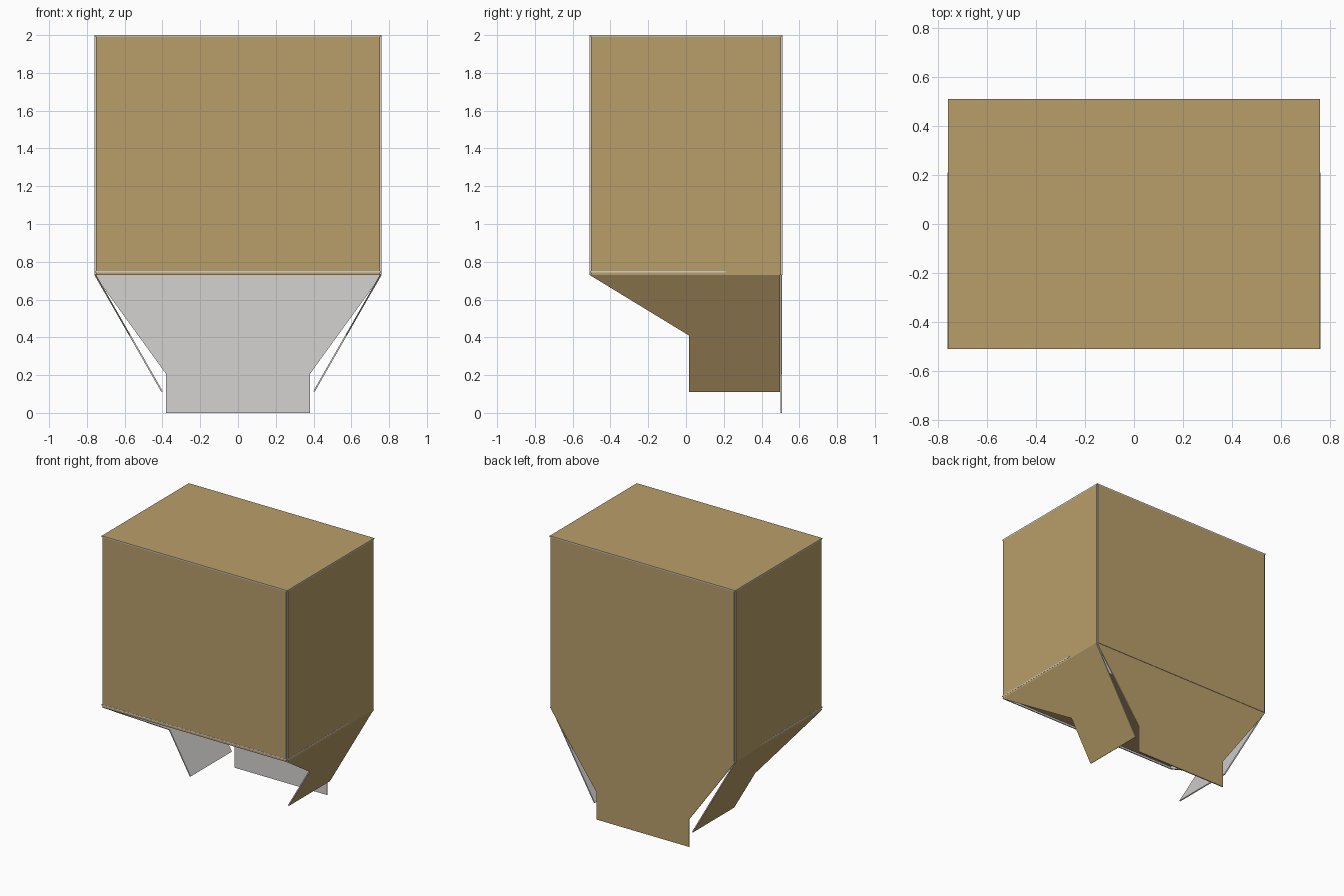
import bpy, bmesh
from mathutils import Vector

if "Cube" in bpy.data.objects:
    bpy.data.objects.remove(bpy.data.objects["Cube"])

T = 0.008                       # board thickness
X, Y, Z0, Z1 = 0.76, 0.51, 0.73, 2.0


def material(name, rgb):
    m = bpy.data.materials.new(name)
    m.diffuse_color = (*rgb, 1)
    m.use_nodes = True
    m.node_tree.nodes["Principled BSDF"].inputs["Base Color"].default_value = m.diffuse_color
    return m


TAN = material("cardboard tan", (0.485, 0.345, 0.145))
GREY = material("liner grey", (0.66, 0.65, 0.63))


def board(name, outline, inward):
    """Sheet: outline is the tan outer face, grey liner and edges lie inward."""
    inward = Vector(inward).normalized()
    bm = bmesh.new()
    outer = [bm.verts.new(p) for p in outline]
    inner = [bm.verts.new(Vector(p) + inward * T) for p in outline]
    bm.faces.new(outer)
    bm.faces.new(inner[::-1])
    n = len(outer)
    for i in range(n):
        j = (i + 1) % n
        bm.faces.new((outer[j], outer[i], inner[i], inner[j]))
    bmesh.ops.recalc_face_normals(bm, faces=bm.faces[:])
    for f in bm.faces:
        f.material_index = 0 if f.normal.dot(inward) < -0.9 else 1
    me = bpy.data.meshes.new(name)
    bm.to_mesh(me)
    bm.free()
    me.materials.append(TAN)
    me.materials.append(GREY)
    ob = bpy.data.objects.new(name, me)
    bpy.context.collection.objects.link(ob)
    return ob


# Walls: each stops one thickness short so grey edges show at the corners
a, b, top = X - T, Y - T, Z1 - T
for name, s in (("front_wall", -1), ("back_wall", 1)):
    board(name, [(-a, s * Y, Z0), (a, s * Y, Z0), (a, s * Y, top), (-a, s * Y, top)], (0, -s, 0))
for name, s in (("left_wall", -1), ("right_wall", 1)):
    board(name, [(s * X, -b, Z0), (s * X, b, Z0), (s * X, b, top), (s * X, -b, top)], (-s, 0, 0))

# Closed end
board("top_panel", [(-X, -Y, Z1), (X, -Y, Z1), (X, Y, Z1), (-X, Y, Z1)], (0, 0, -1))

# Front flap folded flat under the box, its edges just showing through the walls
e = X + 0.001
board("front_flap", [(-e, -Y - 0.001, 0.744), (e, -Y - 0.001, 0.744),
                     (e, 0.21, 0.744), (-e, 0.21, 0.744)], (0, 0, 1))

# Back flap hanging straight down
yb = 0.507
board("back_flap", [(-X, yb, Z0), (X, yb, Z0), (0.38, yb, 0.205), (0.38, yb, 0),
                    (-0.38, yb, 0), (-0.38, yb, 0.205)], (0, -1, 0))

# Side flaps leaning inwards, tapered on the front edge only
for name, s in (("left_flap", -1), ("right_flap", 1)):
    def at(y, z, s=s):
        return (s * (0.405 + (z - 0.11) * (X - 0.405) / (Z0 - 0.11)), y, z)
    board(name, [at(-Y, Z0), at(0.015, 0.41), at(0.015, 0.11), at(0.498, 0.11), at(0.498, Z0)],
          (-s * 0.62, 0, 0.355))
